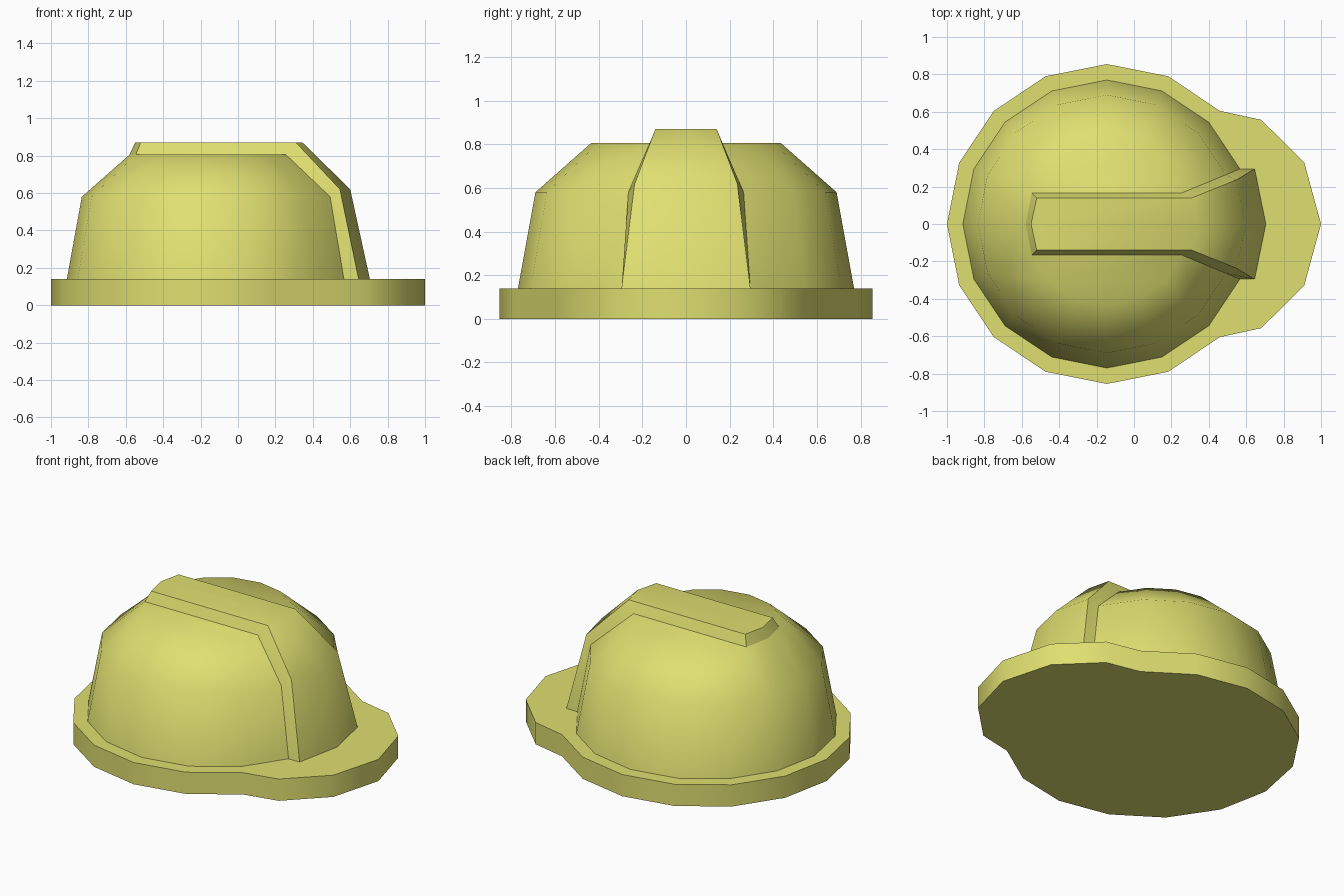
import bpy, bmesh, math

if "Cube" in bpy.data.objects:
    bpy.data.objects.remove(bpy.data.objects["Cube"])

CX = -0.145                                   # centre of the round shell
RINGS = [(0.77, 0.14), (0.69, 0.58), (0.435, 0.805)]   # dome radius, height

yellow = bpy.data.materials.new("helmet yellow")
yellow.diffuse_color = (0.74, 0.74, 0.165, 1)
yellow.use_nodes = True
yellow.node_tree.nodes["Principled BSDF"].inputs["Base Color"].default_value = yellow.diffuse_color


def ring_point(radius, k, z):
    a = math.radians(22.5 * k)
    return (CX + radius * math.cos(a), radius * math.sin(a), z)


def flip(p):
    return (p[0], -p[1], p[2])


def build(name, faces):
    """Make a smooth object from faces given as lists of points."""
    bm = bmesh.new()
    for pts in faces:
        bm.faces.new([bm.verts.new(p) for p in pts])
    bmesh.ops.remove_doubles(bm, verts=bm.verts, dist=0.0005)
    bmesh.ops.recalc_face_normals(bm, faces=bm.faces)
    mesh = bpy.data.meshes.new(name)
    bm.to_mesh(mesh)
    bm.free()
    mesh.materials.append(yellow)
    obj = bpy.data.objects.new(name, mesh)
    bpy.context.collection.objects.link(obj)
    bpy.ops.object.select_all(action='DESELECT')
    obj.select_set(True)
    bpy.context.view_layer.objects.active = obj
    bpy.ops.object.shade_smooth_by_angle(angle=math.radians(50))


def strips(rows):
    """Quads between neighbouring rows of points."""
    return [[a[i], a[i + 1], b[i + 1], b[i]]
            for a, b in zip(rows, rows[1:]) for i in range(len(a) - 1)]


# Dome: open at the front where the crest sits, two flat caps on top
rows = [[ring_point(r, k, z) for k in range(1, 16)] for r, z in RINGS]
build("dome", strips(rows) + [rows[2][:7], rows[2][8:]])

# Crest: raised band over the top and down the front
side = [(0.645, 0.295, 0.14), (0.545, 0.235, 0.62), (0.31, 0.14, 0.87), (-0.52, 0.14, 0.87)]
centre = [(0.705, 0, 0.14), (0.6, 0, 0.62), (0.345, 0, 0.87), (-0.55, 0, 0.87)]
foot = [ring_point(r, 1, z) for r, z in RINGS] + [ring_point(0.435, 7, 0.805)]
crest_rows = [[f, s, c, flip(s), flip(f)] for f, s, c in zip(foot, side, centre)]
back = ring_point(0.435, 8, 0.805)
f, s, c = foot[3], side[3], centre[3]
build("crest", strips(crest_rows) + [[f, s, c, back], [back, c, flip(s), flip(f)]])

# Brim: round rim that widens into a visor at the front
visor = [(1.0, 0, 0), (0.91, 0.33, 0), (0.68, 0.557, 0)]
outer = visor + [ring_point(0.855, k, 0) for k in range(2, 15)] + [flip(p) for p in visor[:0:-1]]
inner = ([centre[0], side[0]] + [ring_point(0.77, k, 0.14) for k in range(1, 16)]
         + [flip(side[0])])
top = [(x, y, 0.14) for x, y, z in outer]
loops = [loop + loop[:1] for loop in (outer, top, inner)]
build("brim", strips(loops) + [outer])
